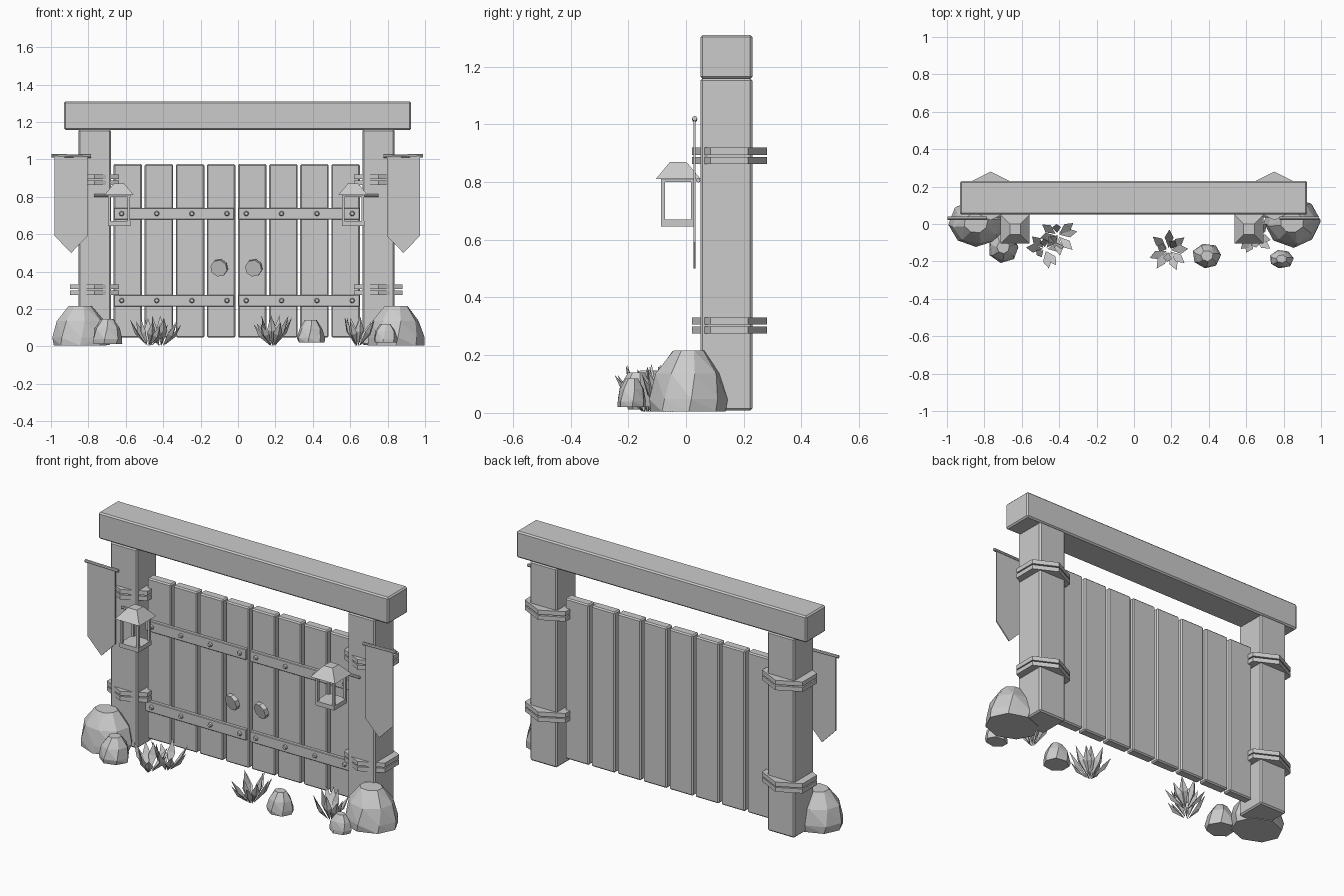
import bpy, bmesh, math, random
from mathutils import Vector, Matrix

random.seed(4)
cube = bpy.data.objects.get("Cube")
if cube:
    bpy.data.objects.remove(cube, do_unlink=True)

grey = bpy.data.materials.new("plain grey")
grey.use_nodes = True
COLOUR = (0.6, 0.6, 0.6, 1)
grey.diffuse_color = COLOUR
grey.node_tree.nodes["Principled BSDF"].inputs["Base Color"].default_value = COLOUR


def finish(name, bm, bevel=0):
    bmesh.ops.recalc_face_normals(bm, faces=bm.faces)
    mesh = bpy.data.meshes.new(name)
    bm.to_mesh(mesh)
    bm.free()
    mesh.materials.append(grey)
    obj = bpy.data.objects.new(name, mesh)
    bpy.context.collection.objects.link(obj)
    if bevel:
        mod = obj.modifiers.new("Bevel", "BEVEL")
        mod.width = bevel
        mod.segments = 1
    return obj


def add_box(bm, x0, x1, y0, y1, z0, z1):
    centre = Vector((x0 + x1, y0 + y1, z0 + z1)) / 2
    size = Matrix.Diagonal((x1 - x0, y1 - y0, z1 - z0, 1))
    bmesh.ops.create_cube(bm, size=1, matrix=Matrix.Translation(centre) @ size)


def box(name, *bounds, bevel=0):
    bm = bmesh.new()
    add_box(bm, *bounds)
    return finish(name, bm, bevel)


def add_rod(bm, centre, radius, depth, axis, sides=8, tip=None):
    turn = Vector((0, 0, 1)).rotation_difference(Vector(axis)).to_matrix().to_4x4()
    bmesh.ops.create_cone(bm, cap_ends=True, segments=sides, radius1=radius,
                          radius2=radius if tip is None else tip, depth=depth,
                          matrix=Matrix.Translation(centre) @ turn)


def prism(name, outline, offset):
    bm = bmesh.new()
    face = bm.faces.new([bm.verts.new(p) for p in outline])
    side = bmesh.ops.extrude_face_region(bm, geom=[face])["geom"]
    # The starting face stays in place as the back cap
    moved = [v for v in side if isinstance(v, bmesh.types.BMVert)]
    bmesh.ops.translate(bm, verts=moved, vec=offset)
    return finish(name, bm)


# Frame
box("top_beam", -0.93, 0.925, 0.05, 0.23, 1.157, 1.31, bevel=0.008)
box("right_post", -0.853, -0.68, 0.05, 0.23, 0.008, 1.16, bevel=0.008)
box("left_post", 0.665, 0.838, 0.05, 0.23, 0.008, 1.16, bevel=0.008)

# Gate planks
for i in range(8):
    x = -0.665 + 0.1663 * i
    box(f"plank_{i + 1}", x, x + 0.152, 0.12, 0.175, 0.047, 0.975, bevel=0.007)

# Straps with bolts
for side, x0, x1 in (("right", -0.663, -0.02), ("left", 0.003, 0.65)):
    for level, z in (("lower", 0.245), ("upper", 0.71)):
        box(f"{side}_{level}_strap", x0, x1, 0.1, 0.122, z - 0.031, z + 0.031, bevel=0.003)
        bm = bmesh.new()
        for i in range(4):
            x = x0 + 0.041 + i * (x1 - x0 - 0.08) / 3
            add_rod(bm, (x, 0.095, z), 0.009, 0.016, (0, 1, 0), 8, 0.015)
        finish(f"{side}_{level}_bolts", bm)

# Tilted round door pulls
for side, x in (("right", -0.1), ("left", 0.085)):
    bm = bmesh.new()
    add_rod(bm, (x, 0.092, 0.42), 0.046, 0.025, (0.25, 1, 0.25))
    add_rod(bm, (x, 0.11, 0.42), 0.015, 0.03, (0, 1, 0))
    finish(f"{side}_door_pull", bm)

# Paired six-sided bands around the posts
for side, x in (("right", -0.767), ("left", 0.75)):
    for level, heights in (("lower", (0.275, 0.306)), ("upper", (0.862, 0.894))):
        for n, z in enumerate(heights):
            ring = [(x + 0.15 * math.sin(a), 0.15 + 0.13 * math.cos(a), z)
                    for a in (k * math.pi / 3 for k in range(6))]
            prism(f"{side}_{level}_band_{n + 1}", ring, (0, 0, 0.025))

# Hanging pennants and their rods
for side, x in (("right", -0.892), ("left", 0.884)):
    s = -1 if x < 0 else 1
    outline = [(x - 0.088, 0.026, 1.015), (x + 0.088, 0.026, 1.015),
               (x + 0.088, 0.026, 0.59), (x, 0.026, 0.5), (x - 0.088, 0.026, 0.59)]
    prism(f"{side}_pennant", outline, (0, 0.007, 0))
    bm = bmesh.new()
    add_rod(bm, (x, 0.03, 1.018), 0.009, 0.21, (1, 0, 0.02 * s))
    finish(f"{side}_pennant_rod", bm)

# Lanterns
for side, x in (("right", -0.636), ("left", 0.615)):
    s = -1 if x < 0 else 1
    y = -0.027
    bm = bmesh.new()
    add_box(bm, x - 0.06, x + 0.06, y - 0.06, y + 0.06, 0.645, 0.67)
    add_box(bm, x - 0.06, x + 0.06, y - 0.06, y + 0.06, 0.8, 0.812)
    for dx in (-1, 1):
        for dy in (-1, 1):
            cx, cy = x + dx * 0.052, y + dy * 0.052
            add_box(bm, cx - 0.007, cx + 0.007, cy - 0.007, cy + 0.007, 0.66, 0.81)
    finish(f"{side}_lantern_cage", bm)
    bm = bmesh.new()
    bmesh.ops.create_cone(bm, cap_ends=True, segments=4, radius1=0.11, radius2=0.04, depth=0.06,
                          matrix=Matrix.Translation((x, y, 0.84)) @ Matrix.Rotation(math.pi / 4, 4, "Z"))
    finish(f"{side}_lantern_roof", bm)
    bm = bmesh.new()
    add_rod(bm, (x + s * 0.065, 0.042, 0.806), 0.008, 0.14, (1, 0, 0))
    finish(f"{side}_lantern_arm", bm)


# Faceted boulders built from shrinking rings
def rock(name, x, y, z, rx, ry, height, sides=8):
    bm = bmesh.new()
    rings = []
    for level, scale in ((0, 0.95), (0.2, 1), (0.62, 0.84), (1, 0.42)):
        ring = []
        for k in range(sides):
            a = (k + 0.4 * level) * math.tau / sides
            r = scale * random.uniform(0.94, 1.04)
            ring.append(bm.verts.new((x + rx * r * math.cos(a), y + ry * r * math.sin(a),
                                      z + height * level)))
        rings.append(ring)
    bmesh.ops.convex_hull(bm, input=bm.verts[:])
    finish(name, bm)


rock("right_boulder", -0.845, 0.005, 0.005, 0.155, 0.13, 0.21)
rock("left_boulder", 0.845, 0.01, 0.005, 0.155, 0.135, 0.212)
rock("right_small_rock", -0.7, -0.125, 0.012, 0.083, 0.082, 0.135, 7)
rock("middle_small_rock", 0.39, -0.17, 0.02, 0.078, 0.07, 0.12, 7)
rock("left_small_rock", 0.788, -0.187, 0.02, 0.067, 0.052, 0.1, 7)


# Leafy tufts of folded, pointed blades
def tuft(name, x, y, reach, height, count):
    bm = bmesh.new()
    for k in range(count):
        inner = k % 3 == 2
        a = k * math.tau / count + random.uniform(-0.2, 0.2)
        r = reach * (0.55 if inner else random.uniform(0.85, 1.05))
        h = height * (1 if inner else random.uniform(0.7, 0.98))
        out = Vector((math.cos(a), math.sin(a), 0))
        across = Vector((-out.y, out.x, 0)) * 0.024
        root = Vector((x, y, 0.003)) + out * 0.012
        mid = root + out * r * 0.5 + Vector((0, 0, h * 0.52))
        fold = mid + out * 0.012 - Vector((0, 0, 0.012))
        tip = Vector((x, y, h)) + out * r
        p, l, m, q, t = [bm.verts.new(v) for v in (root, mid + across, fold, mid - across, tip)]
        for face in ((p, l, m), (p, m, q), (l, t, m), (m, t, q), (p, q, l), (l, q, t)):
            bm.faces.new(face)
    finish(name, bm)


tuft("right_tuft_front", -0.475, -0.135, 0.1, 0.15, 8)
tuft("right_tuft_back", -0.41, -0.06, 0.11, 0.163, 8)
tuft("middle_tuft", 0.185, -0.14, 0.115, 0.168, 11)
tuft("left_tuft", 0.64, -0.07, 0.105, 0.16, 10)
